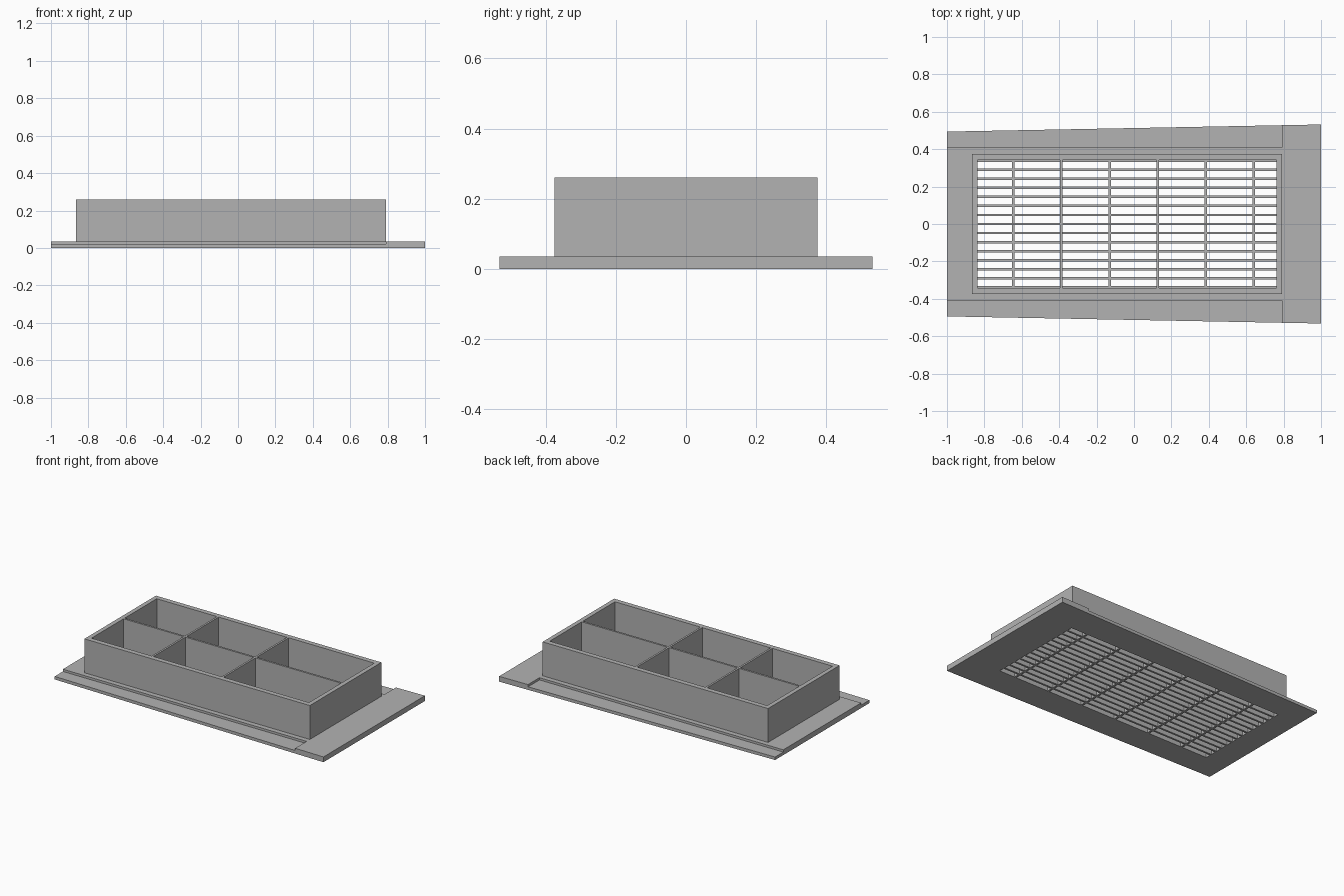
import bpy
import bmesh

cube = bpy.data.objects.get("Cube")
if cube:
    bpy.data.objects.remove(cube, do_unlink=True)

grey = bpy.data.materials.new("plain grey")
grey.use_nodes = True
colour = (0.45, 0.45, 0.45, 1)
grey.diffuse_color = colour
grey.node_tree.nodes["Principled BSDF"].inputs["Base Color"].default_value = colour

BOX_X = (-0.865, 0.79)      # outer walls of the duct collar
BOX_Y = 0.375
INNER_X = (-0.836, 0.761)
INNER_Y = 0.342
RIB = 0.0065                # half the width of a rib or bar
PLATE_Z, STEP_Z, TOP_Z = 0.035, 0.02, 0.26
RIBS = [-0.388 + 0.2572 * i for i in range(-1, 5)]
BARS = [0.0483 * (i - 6) for i in range(13)]


def half_width(x):
    """The plate flares slightly towards +x."""
    return 0.513 + 0.019 * x


def spans(start, end, centres):
    """Cut a range into alternating open and solid bands."""
    cuts = [start]
    for c in centres:
        cuts += [c - RIB, c + RIB]
    return cuts + [end]


def grid_solid(name, xs, ys, is_open, z0, z1, flare=False, raised=None, z2=0):
    """Extrude a grid of cells, leaving out the open ones."""
    bm = bmesh.new()

    def place(x, j):
        edge = flare and j in (0, len(ys) - 1)
        y = half_width(x) * (1 if j else -1) if edge else ys[j]
        return bm.verts.new((x, y, z0))

    grid = [[place(x, j) for j in range(len(ys))] for x in xs]
    for i in range(len(xs) - 1):
        for j in range(len(ys) - 1):
            if not is_open(i, j):
                bm.faces.new((grid[i][j], grid[i + 1][j],
                              grid[i + 1][j + 1], grid[i][j + 1]))

    def lift(faces, height, keep):
        geom = bmesh.ops.extrude_face_region(
            bm, geom=faces, use_keep_orig=keep)["geom"]
        for v in geom:
            if isinstance(v, bmesh.types.BMVert):
                v.co.z = height
        return [f for f in geom if isinstance(f, bmesh.types.BMFace)]

    top = lift(bm.faces[:], z1, True)
    if raised:
        core = [f for f in top if raised(f.calc_center_median())]
        lift(core, z2, False)
        bmesh.ops.delete(bm, geom=[f for f in core if f.is_valid], context='FACES')
    loose = [v for v in bm.verts if not v.link_faces]
    bmesh.ops.delete(bm, geom=loose, context='VERTS')
    bmesh.ops.recalc_face_normals(bm, faces=bm.faces)
    mesh = bpy.data.meshes.new(name)
    bm.to_mesh(mesh)
    bm.free()
    mesh.materials.append(grey)
    obj = bpy.data.objects.new(name, mesh)
    bpy.context.collection.objects.link(obj)
    return obj


# Flared face plate with slots, stepped down along both long edges
STEP_Y = 0.408
SLOT_Y = 0.331
plate_x = [-1] + spans(*INNER_X, RIBS) + [BOX_X[1], 1]
plate_y = [-1, -STEP_Y] + spans(-SLOT_Y, SLOT_Y, BARS) + [STEP_Y, 1]


def is_slot(i, j):
    return (i % 2 == 1 and i < len(plate_x) - 3
            and j % 2 == 0 and 1 < j < len(plate_y) - 3)


grid_solid("grille_plate", plate_x, plate_y, is_slot, 0, STEP_Z, flare=True,
           raised=lambda c: c.x > BOX_X[1] or abs(c.y) < STEP_Y, z2=PLATE_Z)

# Open collar split into six compartments by thin dividers
box_x = [BOX_X[0]] + spans(*INNER_X, [RIBS[1], RIBS[3]]) + [BOX_X[1]]
box_y = [-BOX_Y] + spans(-INNER_Y, INNER_Y, [0]) + [BOX_Y]
grid_solid("duct_collar", box_x, box_y,
           lambda i, j: i % 2 == 1 and j % 2 == 1, PLATE_Z - 0.001, TOP_Z)
